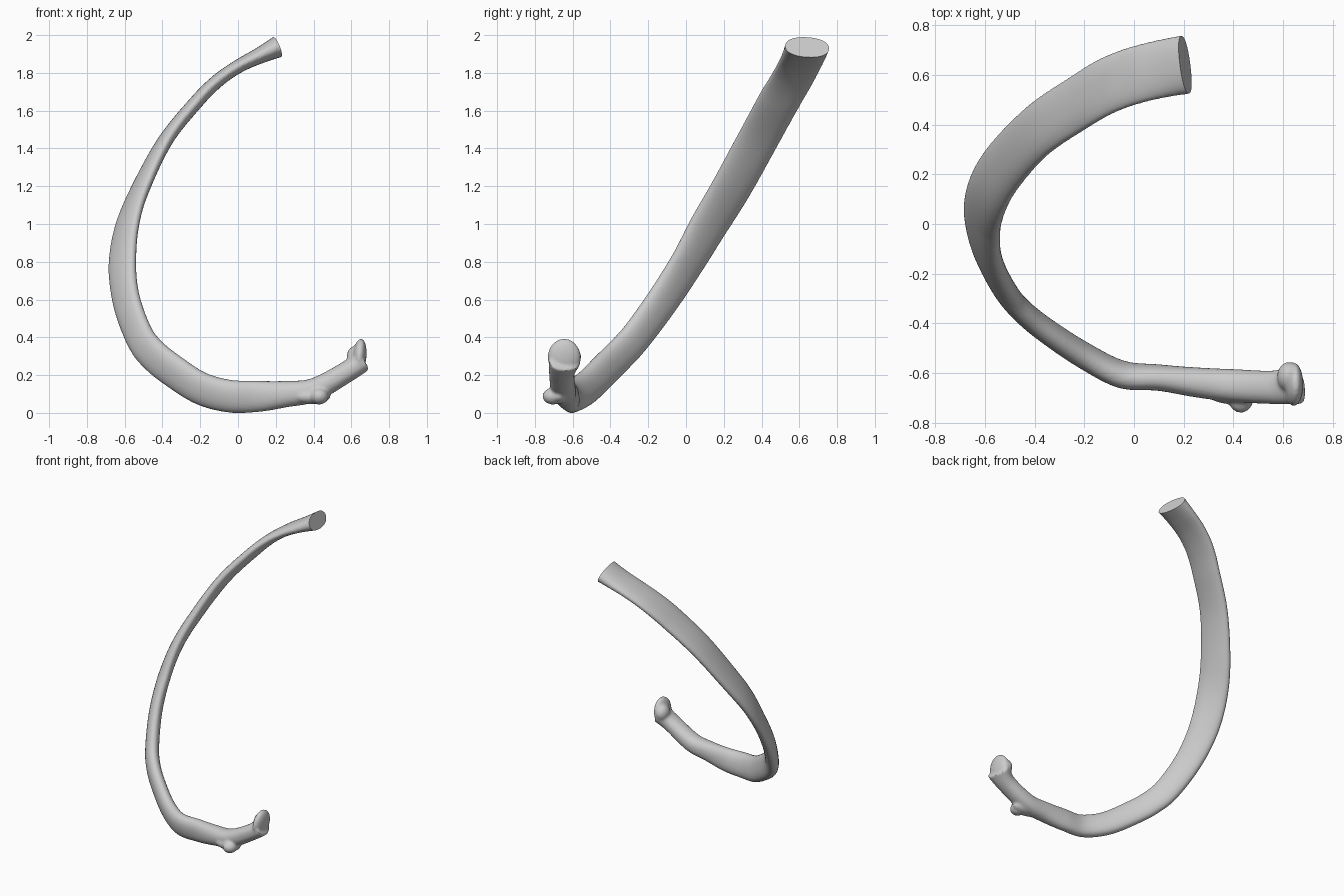
import bpy, bmesh, math
from mathutils import Vector, Matrix

if "Cube" in bpy.data.objects:
    bpy.data.objects.remove(bpy.data.objects["Cube"])

bone = bpy.data.materials.new("bone_grey")
bone.diffuse_color = (0.6, 0.6, 0.6, 1)
bone.use_nodes = True
bone.node_tree.nodes["Principled BSDF"].inputs["Base Color"].default_value = bone.diffuse_color

# Stations along the rib: centre, half width, half thickness
STATIONS = [
    (0.25, 0.648, 1.965, 0.119, 0.064),
    (0.12, 0.626, 1.903, 0.117, 0.044),
    (0.0, 0.597, 1.842, 0.116, 0.036),
    (-0.11, 0.555, 1.765, 0.115, 0.036),
    (-0.22, 0.49, 1.655, 0.114, 0.037),
    (-0.385, 0.378, 1.45, 0.113, 0.038),
    (-0.52, 0.235, 1.19, 0.114, 0.040),
    (-0.588, 0.12, 1.00, 0.113, 0.041),
    (-0.612, 0.005, 0.80, 0.106, 0.042),
    (-0.59, -0.125, 0.60, 0.098, 0.044),
    (-0.52, -0.265, 0.41, 0.093, 0.046),
    (-0.448, -0.352, 0.315, 0.092, 0.047),
    (-0.345, -0.435, 0.232, 0.092, 0.048),
    (-0.20, -0.53, 0.14, 0.09, 0.050),
    (-0.05, -0.605, 0.098, 0.088, 0.052),
    (0.10, -0.618, 0.096, 0.083, 0.052),
    (0.25, -0.637, 0.108, 0.070, 0.060),
    (0.40, -0.65, 0.130, 0.062, 0.066),
    (0.57, -0.657, 0.222, 0.056, 0.068),
    (0.655, -0.642, 0.282, 0.058, 0.086),
]
# Twist of the flat section: wide direction at a few stations
TWIST = {0: (0, 1, 0), 4: (0, 1, 0), 6: (-0.45, 0.8, -0.42), 8: (-0.6, 0.68, -0.42),
         10: (-0.4, 0.4, -0.8), 14: (-0.05, 0.25, -0.95), 16: (0, 0, -1), 19: (0, 0, -1)}
STEPS, SIDES = 8, 32


def spline(i, t):
    """Smooth interpolation of centre and section size."""
    p = [STATIONS[max(0, min(len(STATIONS) - 1, i + k))] for k in (-1, 0, 1, 2)]
    return [0.5 * (2 * b + (c - a) * t + (2 * a - 5 * b + 4 * c - d) * t * t
                   + (3 * b - a - 3 * c + d) * t ** 3) for a, b, c, d in zip(*p)]


def wide_direction(u):
    lo = max(k for k in TWIST if k <= u)
    hi = min(k for k in TWIST if k >= u)
    f = (u - lo) / (hi - lo) if hi > lo else 0
    return Vector(TWIST[lo]).lerp(Vector(TWIST[hi]), f)


def fat(v):
    """Slightly squared oval."""
    return math.copysign(abs(v) ** 0.9, v)


# Shaft: flattened oval section swept along the path
bm = bmesh.new()
last = (len(STATIONS) - 1) * STEPS
path = [spline(min(i // STEPS, len(STATIONS) - 2), 1 if i == last else i % STEPS / STEPS)
        for i in range(last + 1)]
rings = []
for i, p in enumerate(path):
    c = Vector(p[:3])
    tan = (Vector(path[min(i + 1, last)][:3]) - Vector(path[max(i - 1, 0)][:3])).normalized()
    w = wide_direction(i / STEPS)
    w = (w - tan * w.dot(tan)).normalized()
    n = tan.cross(w)
    angles = [2 * math.pi * k / SIDES for k in range(SIDES)]
    rings.append([bm.verts.new(c + w * p[3] * fat(math.cos(a)) + n * p[4] * fat(math.sin(a)))
                  for a in angles])
for r, q in zip(rings, rings[1:]):
    for k in range(SIDES):
        j = (k + 1) % SIDES
        bm.faces.new((r[k], r[j], q[j], q[k]))
bm.faces.new(rings[0][::-1])
bm.faces.new(rings[-1])


def lump(loc, radii, tilt=0.0):
    m = Matrix.Translation(loc) @ Matrix.Rotation(tilt, 4, 'Y') @ Matrix.Diagonal((*radii, 1))
    bmesh.ops.create_uvsphere(bm, u_segments=24, v_segments=16, radius=1, matrix=m)


# Head: upright knob at the end of the neck
lump((0.643, -0.645, 0.305), (0.037, 0.088, 0.097), 0.1)
lump((0.625, -0.615, 0.305), (0.05, 0.06, 0.06))
# Tubercle: small bumps under the neck
lump((0.43, -0.705, 0.097), (0.05, 0.055, 0.044))
lump((0.39, -0.675, 0.095), (0.1, 0.05, 0.04))

bmesh.ops.recalc_face_normals(bm, faces=bm.faces)
me = bpy.data.meshes.new("rib")
bm.to_mesh(me)
bm.free()
me.materials.append(bone)
rib = bpy.data.objects.new("rib", me)
bpy.context.collection.objects.link(rib)

# Fuse the parts into one smooth bone
bpy.context.view_layer.objects.active = rib
rib.select_set(True)
rm = rib.modifiers.new("fuse", 'REMESH')
rm.mode = 'VOXEL'
rm.voxel_size = 0.009
sm = rib.modifiers.new("soften", 'SMOOTH')
sm.factor = 0.5
sm.iterations = 4
for name in ("fuse", "soften"):
    bpy.ops.object.modifier_apply(modifier=name)

# Flat cut at the upper end
bm = bmesh.new()
bm.from_mesh(rib.data)
cut = bmesh.ops.bisect_plane(bm, geom=bm.verts[:] + bm.edges[:] + bm.faces[:],
                             plane_co=(0.206, 0.64, 1.944), plane_no=(1, 0.15, 0.4),
                             clear_outer=True)
rim = [e for e in cut["geom_cut"] if isinstance(e, bmesh.types.BMEdge)]
bmesh.ops.holes_fill(bm, edges=rim, sides=0)
bmesh.ops.recalc_face_normals(bm, faces=bm.faces)
low = min(v.co.z for v in bm.verts)
bmesh.ops.translate(bm, verts=bm.verts, vec=(0, 0, -low))
bm.to_mesh(rib.data)
bm.free()
bpy.ops.object.shade_smooth_by_angle(angle=math.radians(40))
